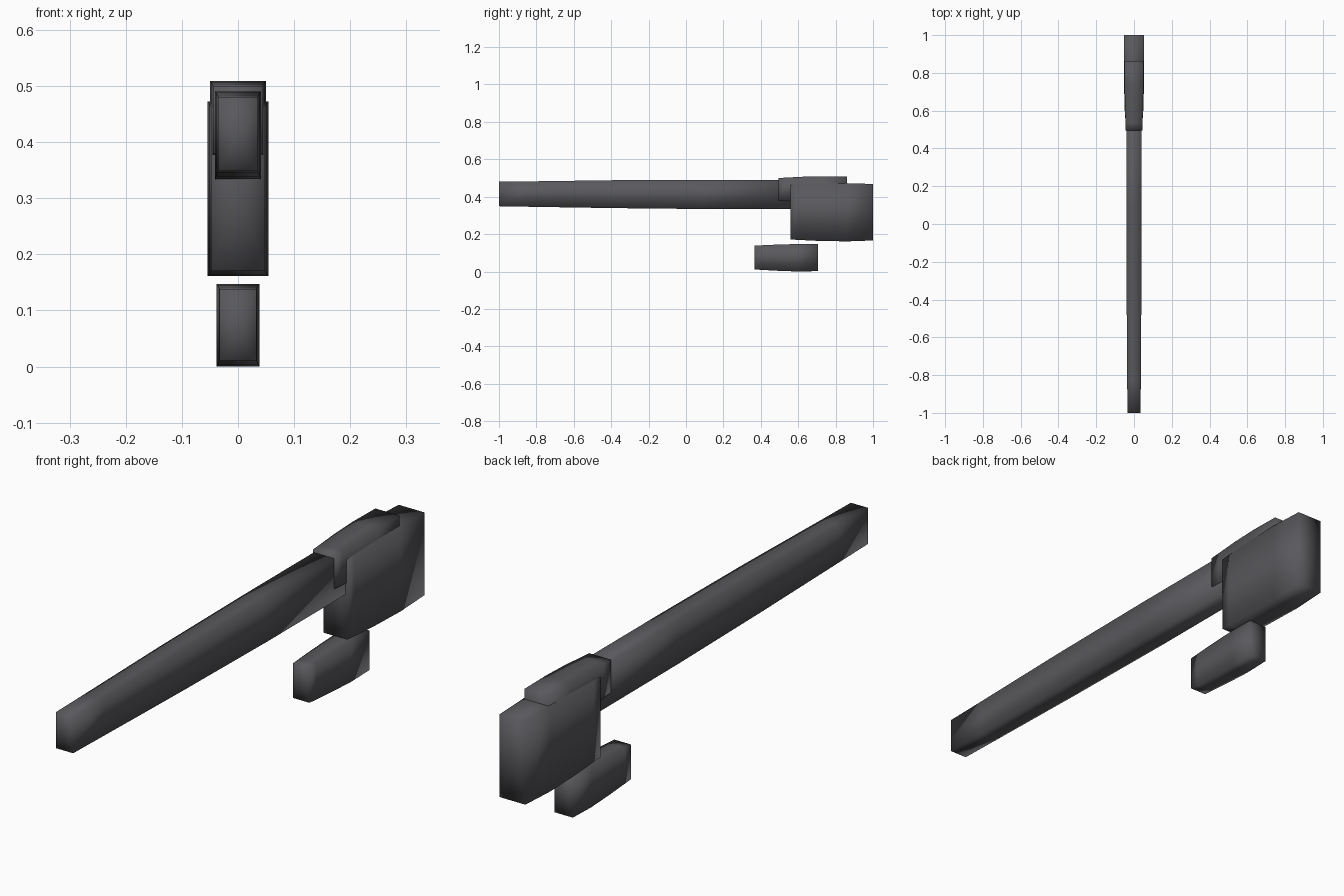
import bpy
import bmesh

if "Cube" in bpy.data.objects:
    bpy.data.objects.remove(bpy.data.objects["Cube"])

dark = bpy.data.materials.new("dark_grey")
dark.diffuse_color = (0.10, 0.10, 0.11, 1)
dark.use_nodes = True
dark.node_tree.nodes["Principled BSDF"].inputs["Base Color"].default_value = dark.diffuse_color


def loft_box(name, sections):
    """Four-sided loft along y; each section is (y, half_width, z_low, z_high)."""
    bm = bmesh.new()
    rings = []
    for y, w, lo, hi in sections:
        rings.append([bm.verts.new(p) for p in
                      ((-w, y, lo), (w, y, lo), (w, y, hi), (-w, y, hi))])
    # Side walls
    for a, b in zip(rings, rings[1:]):
        for i in range(4):
            j = (i + 1) % 4
            bm.faces.new((a[i], a[j], b[j], b[i]))
    # Fan caps
    for ring, (y, w, lo, hi) in ((rings[0], sections[0]), (rings[-1], sections[-1])):
        centre = bm.verts.new((0, y, (lo + hi) / 2))
        for i in range(4):
            bm.faces.new((ring[i], ring[(i + 1) % 4], centre))
    bmesh.ops.recalc_face_normals(bm, faces=bm.faces)
    for f in bm.faces:
        f.smooth = True
    mesh = bpy.data.meshes.new(name)
    bm.to_mesh(mesh)
    bm.free()
    mesh.materials.append(dark)
    obj = bpy.data.objects.new(name, mesh)
    bpy.context.collection.objects.link(obj)
    return obj


# Long slim bar
loft_box("long_bar", [
    (-1.00, 0.035, 0.349, 0.480),
    (-0.83, 0.036, 0.346, 0.482),
    (-0.39, 0.039, 0.339, 0.488),
    (0.10, 0.041, 0.334, 0.490),
    (0.60, 0.041, 0.333, 0.490),
])

# Deep block at the back
loft_box("rear_block", [
    (0.56, 0.048, 0.171, 0.462),
    (0.60, 0.049, 0.169, 0.465),
    (0.70, 0.052, 0.164, 0.470),
    (0.86, 0.054, 0.161, 0.472),
    (1.00, 0.052, 0.166, 0.468),
])

# Sleeve over the joint between bar and block
loft_box("joint_sleeve", [
    (0.495, 0.044, 0.380, 0.500),
    (0.535, 0.045, 0.378, 0.502),
    (0.63, 0.048, 0.374, 0.507),
    (0.74, 0.050, 0.372, 0.509),
    (0.862, 0.049, 0.373, 0.508),
])

# Separate short bar below
loft_box("lower_bar", [
    (0.365, 0.033, 0.011, 0.138),
    (0.40, 0.034, 0.009, 0.140),
    (0.49, 0.036, 0.004, 0.144),
    (0.60, 0.038, 0.000, 0.147),
    (0.705, 0.037, 0.002, 0.146),
])
